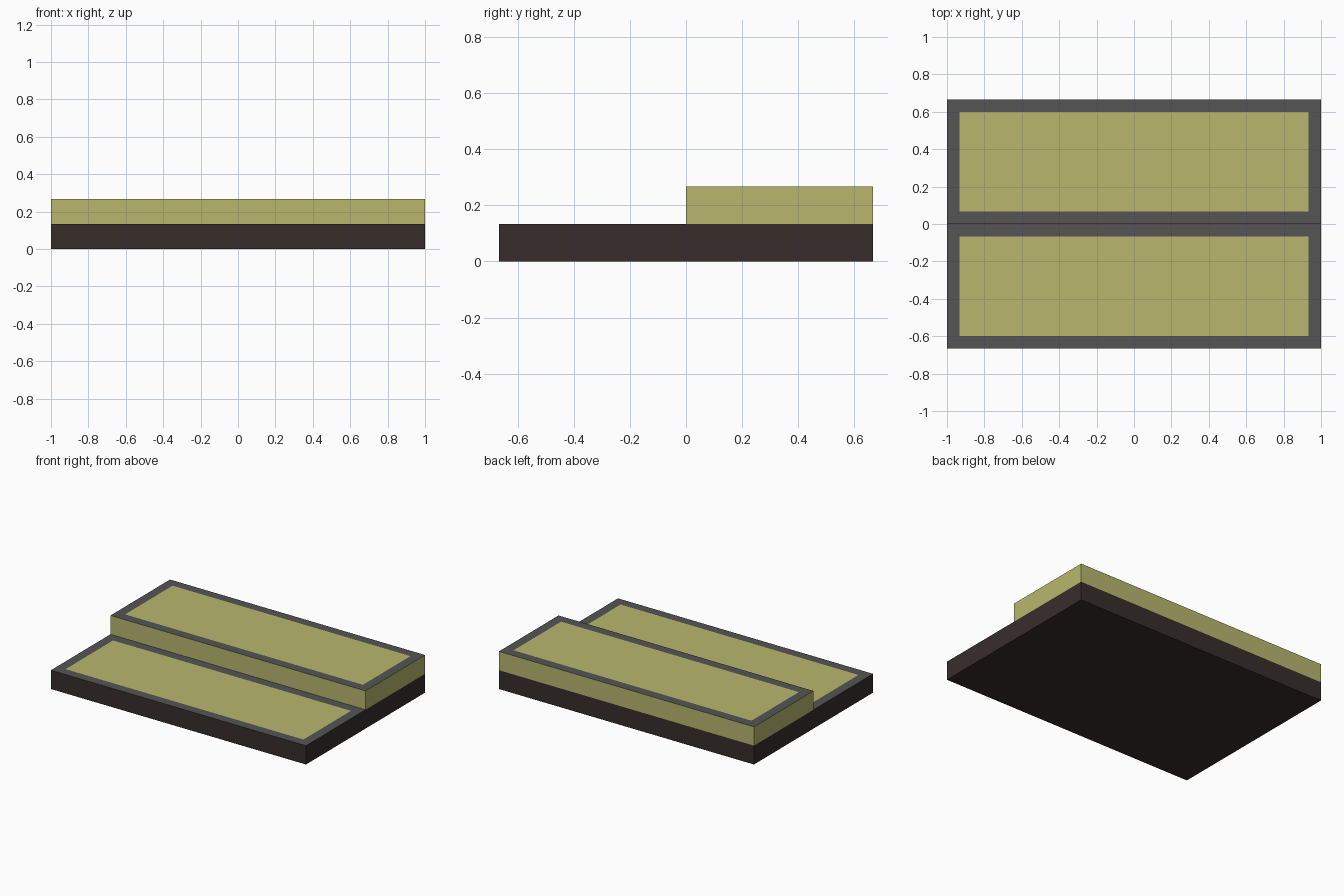
import bpy, bmesh
from mathutils import Matrix

if "Cube" in bpy.data.objects:
    bpy.data.objects.remove(bpy.data.objects["Cube"])

W, D, H = 2.0, 2 / 3, 2 / 15   # step width, tread depth, step height
BORDER = 0.095


def material(name, rgb):
    m = bpy.data.materials.new(name)
    m.diffuse_color = (*rgb, 1)
    m.use_nodes = True
    m.node_tree.nodes["Principled BSDF"].inputs["Base Color"].default_value = m.diffuse_color
    return m


carpet = material("carpet", (0.48, 0.47, 0.155))
trim = material("trim", (0.09, 0.09, 0.09))
base = material("base", (0.038, 0.027, 0.024))


def step(name, y0, y1, z0, side_mat, split=False, open_bottom=False):
    """Box with a flush carpet panel inset in its tread."""
    bm = bmesh.new()
    size = Matrix.Diagonal((W, y1 - y0, H, 1))
    bmesh.ops.create_cube(bm, size=1, matrix=Matrix.Translation((0, (y0 + y1) / 2, z0 + H / 2)) @ size)
    if split:
        # split at the riser and drop the part of the top hidden by the upper step
        bmesh.ops.bisect_plane(bm, geom=bm.verts[:] + bm.edges[:] + bm.faces[:],
                               plane_co=(0, 0, 0), plane_no=(0, 1, 0))
        hidden = [f for f in bm.faces if f.normal.z > 0.5 and f.calc_center_median().y > 0]
        bmesh.ops.delete(bm, geom=hidden, context='FACES_ONLY')
    if open_bottom:
        hidden = [f for f in bm.faces if f.normal.z < -0.5]
        bmesh.ops.delete(bm, geom=hidden, context='FACES_ONLY')
    # tread: grey border around the carpet panel
    tread = next(f for f in bm.faces if f.normal.z > 0.5)
    rim = bmesh.ops.inset_region(bm, faces=[tread], thickness=BORDER, use_boundary=True)["faces"]
    for f in rim:
        f.material_index = 1
    tread.material_index = 2
    me = bpy.data.meshes.new(name)
    bm.to_mesh(me)
    bm.free()
    for m in (side_mat, trim, carpet):
        me.materials.append(m)
    bpy.context.collection.objects.link(bpy.data.objects.new(name, me))


# wide lower step and the upper step on its back half
step("lower_step", -D, D, 0, base, split=True)
step("upper_step", 0, D, H, carpet, open_bottom=True)
